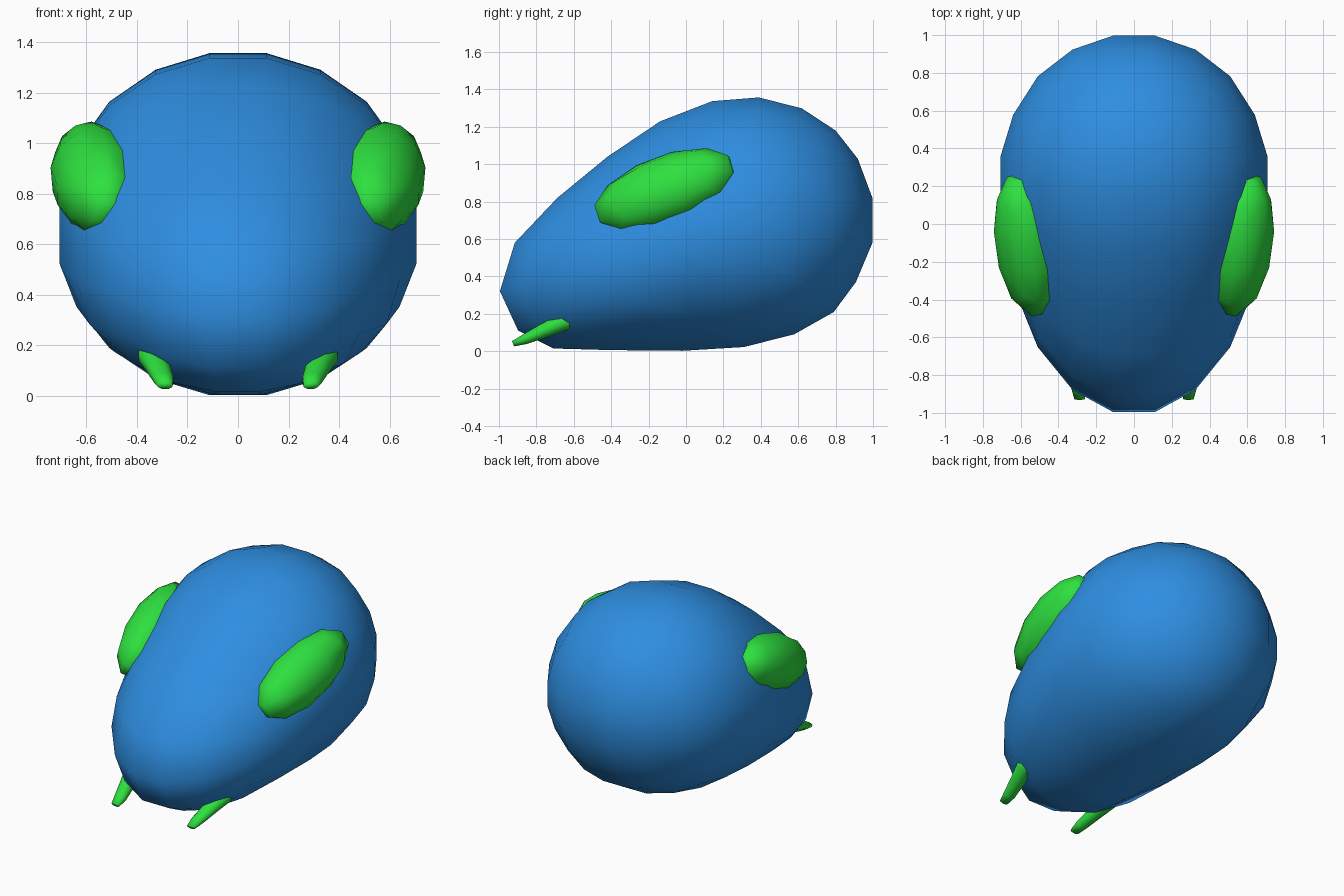
import bpy, bmesh, math
from mathutils import Vector, Matrix

if "Cube" in bpy.data.objects:
    bpy.data.objects.remove(bpy.data.objects["Cube"])


def material(name, color):
    m = bpy.data.materials.new(name)
    m.diffuse_color = color
    m.use_nodes = True
    m.node_tree.nodes["Principled BSDF"].inputs["Base Color"].default_value = m.diffuse_color
    return m


BLUE = material("blue", (0.027, 0.27, 0.75, 1))
GREEN = material("green", (0.027, 0.75, 0.05, 1))


def quad_sphere(n):
    """Unit sphere made from a cube with n x n quads per face."""
    bm = bmesh.new()
    bmesh.ops.create_cube(bm, size=2)
    bmesh.ops.subdivide_edges(bm, edges=bm.edges[:], cuts=n - 1, use_grid_fill=True)
    for v in bm.verts:
        v.co = Vector([math.tan(c * math.pi / 4) for c in v.co]).normalized()
    return bm


def finish(bm, name, mat):
    bmesh.ops.recalc_face_normals(bm, faces=bm.faces[:])
    me = bpy.data.meshes.new(name)
    bm.to_mesh(me)
    bm.free()
    me.materials.append(mat)
    me.shade_smooth()
    ob = bpy.data.objects.new(name, me)
    bpy.context.collection.objects.link(ob)


# Body: sphere reshaped to the egg-like side outline (y, z), starting at the back
OUTLINE = [(1.0, .82), (.92, 1.03), (.80, 1.18), (.62, 1.30), (.39, 1.36),
           (.14, 1.34), (-.14, 1.23), (-.42, 1.04), (-.69, .82), (-.92, .58),
           (-1.0, .32), (-.90, .11), (-.71, .015), (-.40, .005), (-.02, 0),
           (.31, .02), (.58, .09), (.79, .21), (.91, .37), (1.0, .58)]
CY, CZ, HALF_WIDTH = 0.23, 0.67, 0.725

bm = quad_sphere(5)
for v in bm.verts:
    x, y, z = v.co
    t = (math.degrees(math.atan2(z, y)) - 9) / 18 % 20
    i = int(t + 1e-4)
    f = max(0, t - i)
    a, b = OUTLINE[i % 20], OUTLINE[(i + 1) % 20]
    r = min(1, math.hypot(y, z) * 1.008)
    v.co = (x * HALF_WIDTH,
            CY + r * (a[0] * (1 - f) + b[0] * f - CY),
            CZ + r * (a[1] * (1 - f) + b[1] * f - CZ))
finish(bm, "body", BLUE)

# Foot sections: centre, half width, half thickness
FOOT = [((.33, -.56, .19), .065, .05), ((.335, -.66, .155), .063, .05),
        ((.315, -.76, .11), .05, .042), ((.295, -.86, .065), .042, .03),
        ((.288, -.925, .04), .03, .016)]

for side, label in ((1, "right"), (-1, "left")):
    # Eye: flattened, tilted ellipsoid sunk into the body
    long = Vector((.13, .93, .35)).normalized()
    normal = long.cross(Vector((-.38, -.25, .9))).normalized()
    short = normal.cross(long)
    bm = quad_sphere(3)
    for v in bm.verts:
        p = Vector((.565, -.11, .86)) + long * v.co.y * .41 + short * v.co.z * .19 + normal * v.co.x * .17
        v.co = (side * p.x, p.y, p.z)
    finish(bm, "eye_" + label, GREEN)

    # Foot: tapered eight-sided loft pointing forward and down
    bm = bmesh.new()
    rings = []
    up = Vector((0, -.4, .92))
    for c, w, h in FOOT:
        ring = []
        for k in range(8):
            a = math.tau * (k + .5) / 8
            p = Vector(c) + Vector((1, 0, 0)) * w * math.cos(a) + up * h * math.sin(a)
            ring.append(bm.verts.new((side * p.x, p.y, p.z)))
        rings.append(ring)
    for r0, r1 in zip(rings, rings[1:]):
        for k in range(8):
            bm.faces.new((r0[k], r0[(k + 1) % 8], r1[(k + 1) % 8], r1[k]))
    bm.faces.new(rings[0])
    bm.faces.new(rings[-1])
    finish(bm, "foot_" + label, GREEN)
